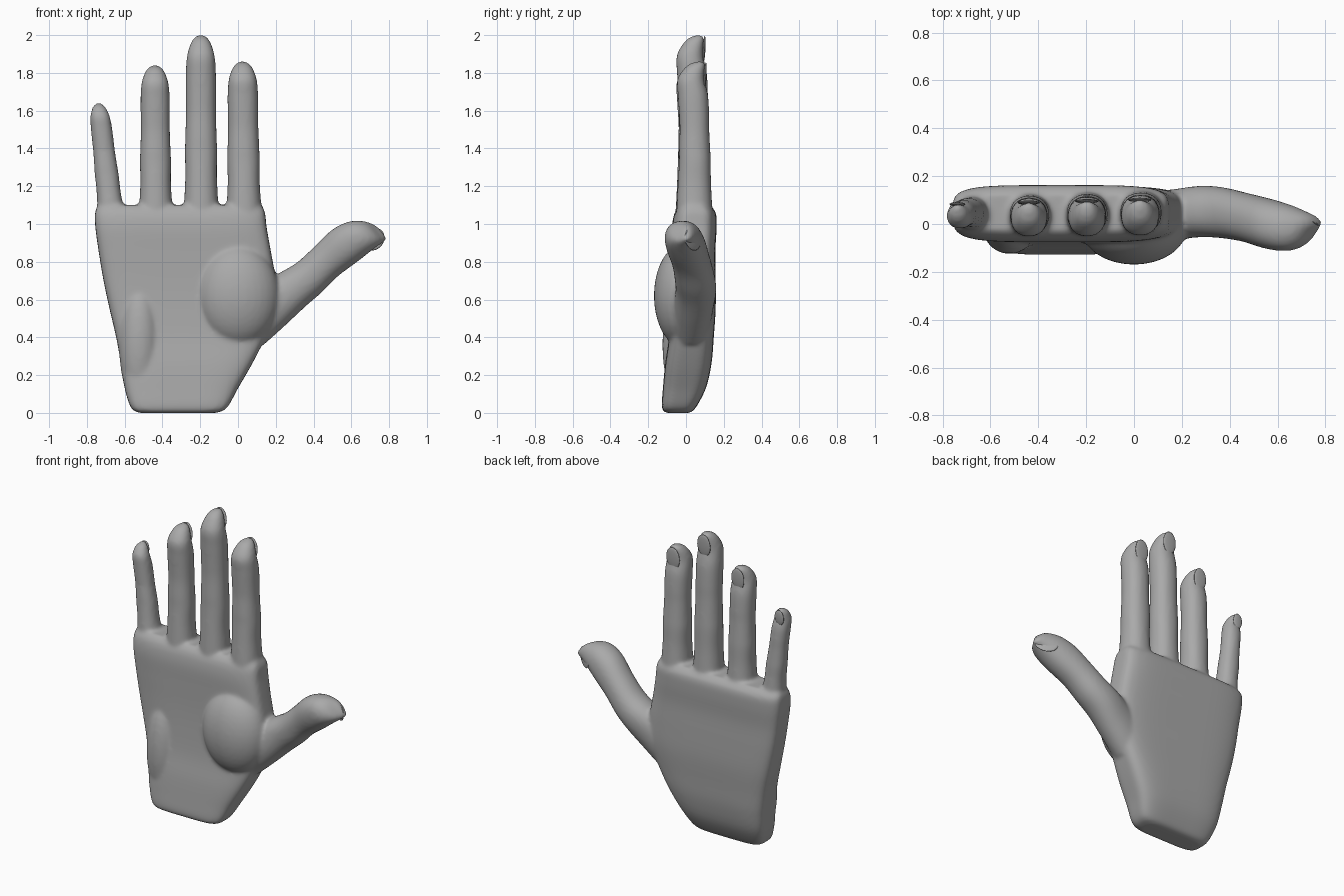
import bpy, bmesh, math
from mathutils import Vector

if "Cube" in bpy.data.objects:
    bpy.data.objects.remove(bpy.data.objects["Cube"])

skin = bpy.data.materials.new("grey_skin")
skin.diffuse_color = (0.4, 0.4, 0.4, 1)
skin.use_nodes = True
skin.node_tree.nodes["Principled BSDF"].inputs["Base Color"].default_value = skin.diffuse_color


def catmull(rows, steps=5):
    """Smoothly interpolate a list of equal-length tuples."""
    out = []
    for i in range(len(rows) - 1):
        a, b = rows[max(i - 1, 0)], rows[i]
        c, d = rows[i + 1], rows[min(i + 2, len(rows) - 1)]
        for s in range(steps):
            t = s / steps
            out.append([0.5 * (2 * q + (r - p) * t + (2 * p - 5 * q + 4 * r - w) * t * t
                               + (3 * q - p - 3 * r + w) * t ** 3)
                        for p, q, r, w in zip(a, b, c, d)])
    return out + [list(rows[-1])]


def loft(bm, rows, side=(1, 0, 0), power=2.0, n=40):
    """Rows: centre x, z, half width, front y, back y."""
    side, rings = Vector(side).normalized(), []
    for x, z, hw, yf, yb in catmull(rows):
        ring = []
        for k in range(n):
            a = 2 * math.pi * k / n
            c, s = math.cos(a), math.sin(a)
            u = math.copysign(abs(c) ** (2 / power), c) * max(hw, 0.002)
            v = math.copysign(abs(s) ** (2 / power), s) * max(yb - yf, 0.004) / 2
            ring.append(bm.verts.new(Vector((x, (yf + yb) / 2 + v, z)) + side * u))
        rings.append(ring)
    for r0, r1 in zip(rings, rings[1:]):
        for k in range(n):
            bm.faces.new((r0[k], r0[(k + 1) % n], r1[(k + 1) % n], r1[k]))
    bm.faces.new(rings[0][::-1])
    bm.faces.new(rings[-1])


def finish(bm, name):
    bmesh.ops.recalc_face_normals(bm, faces=bm.faces)
    me = bpy.data.meshes.new(name)
    bm.to_mesh(me)
    bm.free()
    me.materials.append(skin)
    for p in me.polygons:
        p.use_smooth = True
    ob = bpy.data.objects.new(name, me)
    bpy.context.collection.objects.link(ob)
    return ob


def mound(bm, centre, radii):
    vs = bmesh.ops.create_uvsphere(bm, u_segments=32, v_segments=20, radius=1)["verts"]
    for v in vs:
        v.co = Vector(c + r * k for c, r, k in zip(centre, radii, v.co))


def nail(name, centre, across, along, w, h):
    """Thin, slightly domed oval plate."""
    bm = bmesh.new()
    across, along = Vector(across).normalized(), Vector(along).normalized()
    out = across.cross(along)
    if out.y < 0:
        out = -out
    bmesh.ops.create_uvsphere(bm, u_segments=24, v_segments=10, radius=1)
    for v in bm.verts:
        x, y, z = v.co
        v.co = Vector(centre) + across * x * w + along * y * h + out * z * 0.008
    finish(bm, name)


hand = bmesh.new()

# Palm
palm = [(l + r, z, r - l, f, b) for z, l, r, f, b in [
    (0.0, -0.52, -0.12, -0.105, 0.02), (0.025, -0.565, -0.06, -0.128, 0.05),
    (0.13, -0.60, 0.0, -0.122, 0.105), (0.26, -0.62, 0.075, -0.11, 0.135),
    (0.40, -0.645, 0.145, -0.09, 0.147), (0.55, -0.68, 0.20, -0.08, 0.157),
    (0.70, -0.712, 0.20, -0.075, 0.157), (0.85, -0.737, 0.175, -0.075, 0.155),
    (0.98, -0.755, 0.152, -0.075, 0.162), (1.06, -0.757, 0.143, -0.06, 0.158),
    (1.10, -0.74, 0.125, -0.03, 0.125)]]
loft(hand, [(x / 2, z, w / 2, f, b) for x, z, w, f, b in palm], power=4.5, n=64)
mound(hand, (0.0, -0.02, 0.62), (0.22, 0.15, 0.27))
mound(hand, (-0.52, -0.02, 0.36), (0.11, 0.105, 0.32))

# Fingers: base x, tip x, tip z, radius, y centre, taper
fingers = {"little": (-0.672, -0.738, 1.64, 0.068, 0.045, 0.82),
           "ring": (-0.435, -0.440, 1.84, 0.085, 0.036, 0.92),
           "middle": (-0.195, -0.197, 2.0, 0.088, 0.04, 0.92),
           "index": (0.032, 0.024, 1.86, 0.089, 0.045, 0.92)}
shape = [(-0.1, 1.1, -1.1, 1.1), (0.04, 1.04, -1.06, 1.06), (0.2, 0.97, -1.0, 1.0),
         (0.34, 1.0, -0.95, 1.0), (0.42, 0.98, -0.95, 0.97), (0.55, 0.95, -0.92, 0.92),
         (0.65, 0.96, -0.97, 0.92), (0.78, 0.97, -1.06, 0.86), (0.88, 0.9, -1.1, 0.64),
         (0.95, 0.68, -0.7, 0.66), (0.985, 0.44, -0.3, 0.68), (1.0, 0.2, 0.15, 0.6)]
for name, (x0, x1, top, r, y, taper) in fingers.items():
    rows = []
    for t, w, f, b in shape:
        k = r * (1 + (taper - 1) * max(t, 0))
        rows.append((x0 + (x1 - x0) * t, 1.06 + (top - 1.06) * t, w * k, y + f * k, y + b * k))
    loft(hand, rows, power=2.2)
    k = r * taper
    nail(name + "_nail", (x1, y + 0.68 * k, top - 0.95 * k),
         (1, 0, 0), (0, 0.06, 1), 0.6 * k, 0.9 * k)

# Thumb
loft(hand, [(0.05, 0.47, 0.14, -0.08, 0.13), (0.17, 0.565, 0.13, -0.065, 0.145),
            (0.285, 0.65, 0.113, -0.055, 0.16), (0.375, 0.715, 0.103, -0.06, 0.152),
            (0.465, 0.80, 0.1, -0.075, 0.13), (0.565, 0.885, 0.108, -0.105, 0.105),
            (0.645, 0.935, 0.098, -0.112, 0.08), (0.705, 0.955, 0.078, -0.085, 0.055),
            (0.745, 0.957, 0.058, -0.03, 0.035), (0.765, 0.955, 0.035, -0.01, 0.015)],
     side=(0.62, 0, -0.78), power=2.2)
nail("thumb_nail", (0.715, 0.035, 0.92), (0.5, -0.3, -0.75), (0.75, -0.55, 0.55), 0.06, 0.075)

# Merge everything into one continuous skin with soft creases
body = finish(hand, "hand")
remesh = body.modifiers.new("merge", "REMESH")
remesh.mode = "VOXEL"
remesh.voxel_size = 0.011
remesh.use_smooth_shade = True
soft = body.modifiers.new("soften", "SMOOTH")
soft.factor = 0.5
soft.iterations = 10
